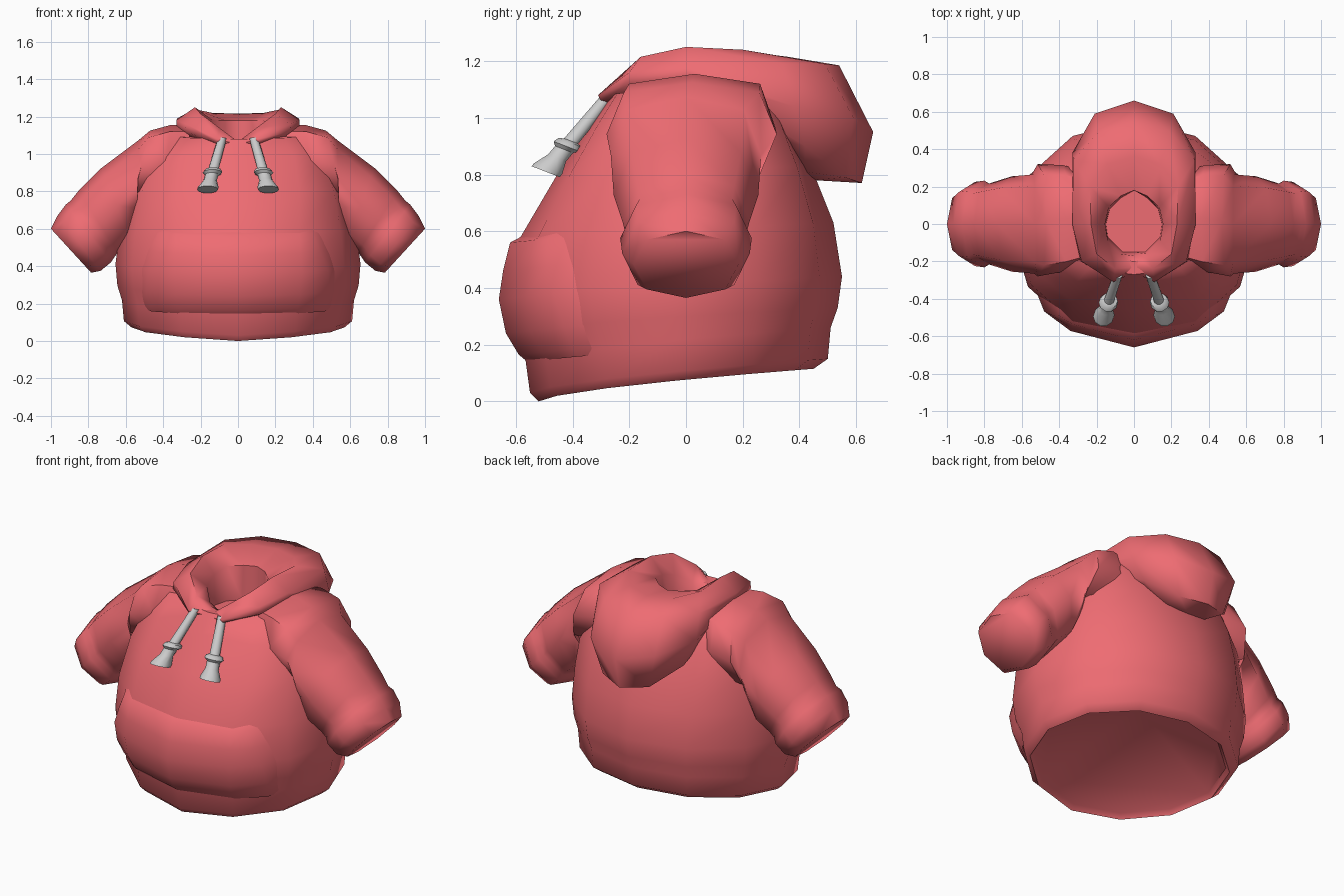
import bpy, bmesh, math
from mathutils import Vector

if "Cube" in bpy.data.objects:
    bpy.data.objects.remove(bpy.data.objects["Cube"])

red = bpy.data.materials.new("red_cloth")
red.diffuse_color = (0.86, 0.15, 0.17, 1)
red.use_nodes = True
red.node_tree.nodes["Principled BSDF"].inputs["Base Color"].default_value = red.diffuse_color


def make_object(name, bm, mat=None, angle=50):
    bmesh.ops.recalc_face_normals(bm, faces=bm.faces)
    me = bpy.data.meshes.new(name)
    bm.to_mesh(me)
    bm.free()
    ob = bpy.data.objects.new(name, me)
    bpy.context.collection.objects.link(ob)
    if mat:
        me.materials.append(mat)
    bpy.ops.object.select_all(action='DESELECT')
    ob.select_set(True)
    bpy.context.view_layer.objects.active = ob
    bpy.ops.object.shade_smooth_by_angle(angle=math.radians(angle))
    return ob


def loft(name, rings, cap_start=False, cap_end=False, closed=True, mat=None, angle=50):
    bm = bmesh.new()
    rows = [[bm.verts.new(p) for p in r] for r in rings]
    n = len(rows[0])
    for a, b in zip(rows, rows[1:]):
        for i in range(n if closed else n - 1):
            j = (i + 1) % n
            bm.faces.new((a[i], a[j], b[j], b[i]))
    if cap_start:
        bm.faces.new(rows[0])
    if cap_end:
        bm.faces.new(rows[-1])
    return make_object(name, bm, mat, angle)


def mirror_x(ob):
    ob.modifiers.new("mirror", 'MIRROR').use_mirror_merge = False


def squared(v, p):
    return math.copysign(abs(v) ** p, v) if abs(v) > 1e-6 else 0.0


# Body: tilted ovals (front y, front z, back y, back z, half width, squareness power)
def body_ring(fy, fz, by, bz, hw, p, n=12):
    pts = []
    for i in range(n):
        a = 2 * math.pi * i / n
        t = (1 - squared(math.cos(a), p)) / 2
        pts.append((hw * squared(math.sin(a), p), fy + (by - fy) * t, fz + (bz - fz) * t ** .65))
    return pts


body = [(-.50, .03, .43, .14, .55, 1), (-.52, 0, .45, .115, .57, 1), (-.55, .03, .50, .15, .61, 1),
        (-.565, .14, .51, .26, .62, 1), (-.61, .24, .535, .33, .645, 1),
        (-.63, .36, .55, .44, .655, 1), (-.595, .56, .52, .63, .63, .95),
        (-.46, .79, .44, .83, .575, .8), (-.34, .98, .36, 1.0, .49, .7),
        (-.27, 1.08, .31, 1.12, .40, .7), (-.2, 1.07, .22, 1.15, .24, 1)]
loft("body", [body_ring(*r) for r in body], cap_start=True, mat=red, angle=55)

# Front pouch pocket: rows (front z, face half width, outer half width, oval width, oval depth);
# outer columns and the top row sink into the body
rows = []
for z, hw, outer, a, b in [(.14, .46, .54, .63, .56), (.165, .47, .555, .64, .59),
                           (.24, .49, .56, .665, .635), (.36, .48, .56, .68, .66),
                           (.46, .44, .52, .67, .645), (.56, .40, .475, .655, .62),
                           (.60, .39, .46, .62, .545)]:
    e, o = math.asin(hw / a), math.asin(outer / a)
    rows.append([(s * a * math.sin(t), -s * b * math.cos(t), z + .1 * b * (1 - math.cos(t)))
                 for t, s in ((-o, .94), (-e, 1), (-math.pi / 6, 1), (0, 1),
                              (math.pi / 6, 1), (e, 1), (o, .94))])
pocket = loft("pocket", rows, closed=False, mat=red, angle=50)
if pocket.data.polygons[15].normal.y > 0:
    pocket.data.flip_normals()

# Sleeves with cuffs: (top x, top z, bottom x, bottom z, half depth, y shift, squareness power)
sleeve = [(.26, 1.155, .26, .80, .25, .03, .6), (.36, 1.155, .40, .78, .285, .03, .6),
          (.47, 1.125, .56, .76, .30, .02, .65), (.53, 1.075, .54, .66, .265, 0, .75),
          (.73, .925, .575, .53, .255, 0, .8), (.855, .80, .64, .475, .225, 0, .8),
          (.895, .75, .66, .45, .215, 0, .8), (.92, .73, .68, .42, .232, 0, .8),
          (.965, .67, .735, .375, .225, 0, .8), (1.0, .60, .785, .365, .185, 0, .85)]
rings = []
for tx, tz, bx, bz, hd, dy, p in sleeve:
    top, bot = Vector((tx, dy, tz)), Vector((bx, dy, bz))
    rings.append([(top + bot) / 2 + (top - bot) / 2 * squared(math.cos(k * math.pi / 4), p)
                  + Vector((0, hd * squared(math.sin(k * math.pi / 4), p), 0))
                  for k in range(8)])
mirror_x(loft("sleeve", rings, True, True, mat=red, angle=62))

# Hood: half rings running front to back, from the neck hole over the crest and under
hood = [
    [(0, -.15, .98), (.06, -.15, .98), (.14, -.07, .98), (.15, .0, .98),
     (.13, .08, .98), (.07, .14, .98), (0, .18, .98)],
    [(0, -.17, 1.05), (.07, -.16, 1.08), (.14, -.09, 1.13), (.155, 0, 1.16),
     (.135, .09, 1.18), (.07, .15, 1.18), (0, .18, 1.18)],
    [(0, -.23, 1.065), (.1, -.24, 1.14), (.2, -.16, 1.215), (.23, 0, 1.25),
     (.235, .2, 1.24), (.14, .32, 1.22), (0, .36, 1.215)],
    [(0, -.26, 1.05), (.11, -.31, 1.08), (.28, -.2, 1.16), (.33, 0, 1.18),
     (.325, .34, 1.19), (.19, .49, 1.19), (0, .54, 1.185)],
    [(0, -.25, 1.04), (.11, -.30, 1.06), (.285, -.2, 1.12), (.33, .02, 1.14),
     (.33, .38, 1.04), (.21, .59, 1.0), (0, .66, .95)],
    [(0, -.21, 1.04), (.1, -.25, 1.04), (.25, -.16, 1.09), (.31, .05, 1.11),
     (.28, .42, .90), (.15, .56, .79), (0, .62, .77)],
    [(0, -.18, 1.03), (.08, -.2, 1.03), (.2, -.13, 1.06), (.26, .05, 1.08),
     (.22, .34, .92), (.13, .42, .81), (0, .45, .78)],
]
full = [h + [(-x, y, z) for x, y, z in h[-2:0:-1]] for h in hood]
loft("hood", full, cap_start=True, mat=red, angle=65)

# Drawstrings: profile (fraction along the string, radius), with level-hanging ends
start, end = Vector((.085, -.27, 1.08)), Vector((.163, -.495, .81))
axis = end - start
side, up = Vector((1, 0, 0)), Vector((0, .93, -.36))
profile = [(0, .024), (.60, .028), (.62, .046), (.67, .052), (.71, .036),
           (.82, .036), (.96, .056), (1.0, .056)]
rings = [[start + axis * t + r * (side * math.cos(k * math.pi / 5) + up * math.sin(k * math.pi / 5))
          for k in range(10)] for t, r in profile]
mirror_x(loft("drawstring", rings, True, True, angle=40))
